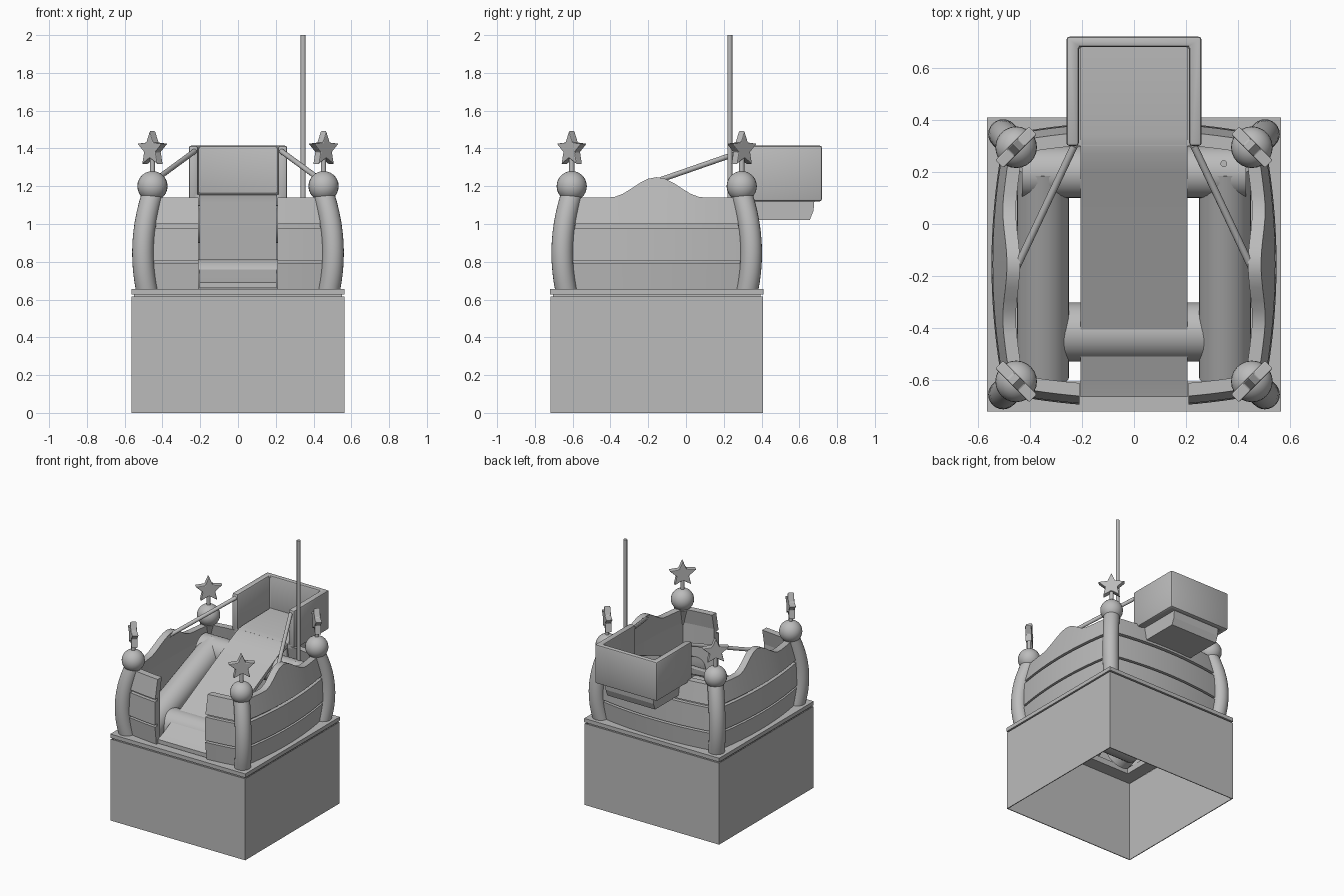
import bpy, bmesh, math
from mathutils import Vector, Matrix

cube = bpy.data.objects.get("Cube")
if cube:
    bpy.data.objects.remove(cube)

CY = -0.155          # centre of the tower in y
HALF = 0.565         # half width of the tower
DECK = 0.655         # top of the deck frame

grey = bpy.data.materials.new("plain grey")
grey.use_nodes = True
grey.diffuse_color = (0.5, 0.5, 0.5, 1)
grey.node_tree.nodes["Principled BSDF"].inputs["Base Color"].default_value = (0.5, 0.5, 0.5, 1)


def finish(name, bm, smooth=None):
    bmesh.ops.recalc_face_normals(bm, faces=bm.faces)
    mesh = bpy.data.meshes.new(name)
    bm.to_mesh(mesh)
    bm.free()
    obj = bpy.data.objects.new(name, mesh)
    bpy.context.collection.objects.link(obj)
    mesh.materials.append(grey)
    if smooth:
        bpy.ops.object.select_all(action='DESELECT')
        obj.select_set(True)
        bpy.context.view_layer.objects.active = obj
        bpy.ops.object.shade_smooth_by_angle(angle=math.radians(smooth))
    return obj


def tube(name, points, radius, sides=20):
    """Round bar swept along a path."""
    pts = [Vector(p) for p in points]
    bm = bmesh.new()
    rings = []
    for i, p in enumerate(pts):
        axis = pts[min(i + 1, len(pts) - 1)] - pts[max(i - 1, 0)]
        turn = Vector((0, 0, 1)).rotation_difference(axis.normalized())
        ring = []
        for k in range(sides):
            a = math.tau * k / sides
            ring.append(bm.verts.new(p + turn @ Vector((radius * math.cos(a), radius * math.sin(a), 0))))
        rings.append(ring)
    for a, b in zip(rings, rings[1:]):
        for k in range(sides):
            n = (k + 1) % sides
            bm.faces.new((a[k], a[n], b[n], b[k]))
    bm.faces.new(rings[0])
    bm.faces.new(rings[-1])
    return finish(name, bm, 40)


def extrude_outline(name, outline, offset, smooth=None, bevel=0):
    """Flat outline pushed along an offset into a solid."""
    bm = bmesh.new()
    face = bm.faces.new([bm.verts.new(p) for p in outline])
    out = bmesh.ops.extrude_face_region(bm, geom=[face])
    moved = [v for v in out["geom"] if isinstance(v, bmesh.types.BMVert)]
    bmesh.ops.translate(bm, verts=moved, vec=offset)
    if bevel:
        bmesh.ops.bevel(bm, geom=bm.edges[:], offset=bevel, segments=2, affect='EDGES', profile=0.5)
    return finish(name, bm, smooth)


# Hollow base: four thin sides, open below and above
def square_ring(name, outer, inner, z0, z1):
    bm = bmesh.new()
    loops = []
    for h, z in ((outer, z0), (outer, z1), (inner, z1), (inner, z0)):
        loops.append([bm.verts.new((sx * h, CY + sy * h, z))
                      for sx, sy in ((-1, -1), (1, -1), (1, 1), (-1, 1))])
    for i in range(4):
        a, b = loops[i], loops[(i + 1) % 4]
        for k in range(4):
            n = (k + 1) % 4
            bm.faces.new((a[k], a[n], b[n], b[k]))
    return finish(name, bm)


square_ring("base_skirt", HALF - 0.002, HALF - 0.008, 0, 0.616)
square_ring("base_lip", HALF - 0.015, 0.45, 0.61, 0.63)
square_ring("deck_frame", HALF, 0.45, 0.626, DECK)


# Bulging plank walls
def bulge(z):
    knots = [(DECK, 0.53), (0.80, 0.548), (0.99, 0.545), (1.14, 0.515), (1.26, 0.485)]
    for (z0, d0), (z1, d1) in zip(knots, knots[1:]):
        if z <= z1:
            return d0 + (d1 - d0) * (z - z0) / (z1 - z0)
    return knots[-1][1]


def flat_top(s):
    return 1.14


def humped_top(s):
    t = min(abs(s) / 0.25, 1)
    return 1.14 + 0.108 * (0.5 + 0.5 * math.cos(math.pi * t))


def plank(name, turn, s0, s1, low, high, inset, thick, steps=20):
    """Curved board; turn spins it to one side of the tower."""
    spin = Matrix.Translation((0, CY, 0)) @ Matrix.Rotation(turn, 4, 'Z')
    bm = bmesh.new()
    rings = []
    for i in range(steps + 1):
        s = s0 + (s1 - s0) * i / steps
        top = high(s) if callable(high) else high
        ring = []
        for z, depth in ((low, 0), (top, 0), (top, thick), (low, thick)):
            d = bulge(z) - 0.2 * s * s - inset - depth
            ring.append(bm.verts.new(spin @ Vector((s, -d, z))))
        rings.append(ring)
    for a, b in zip(rings, rings[1:]):
        for k in range(4):
            n = (k + 1) % 4
            bm.faces.new((a[k], a[n], b[n], b[k]))
    bm.faces.new(rings[0])
    bm.faces.new(rings[-1])
    finish(name, bm, 30)


def wall(name, turn, s0, s1, top):
    for i, (low, high) in enumerate(((DECK, 0.79), (0.805, 0.98), (1.0, top))):
        plank(f"{name}_plank_{i + 1}", turn, s0, s1, low, high, 0, 0.05)
    plank(f"{name}_backing", turn, s0, s1, DECK, 1.05, 0.015, 0.03)


wall("front_wall_right", 0, -0.45, -0.21, flat_top)
wall("front_wall_left", 0, 0.21, 0.45, flat_top)
wall("left_wall", math.pi / 2, -0.45, 0.45, humped_top)
wall("back_wall", math.pi, -0.45, 0.45, flat_top)
wall("right_wall", -math.pi / 2, -0.45, 0.45, humped_top)

# Corner posts with ball and star
for sx, side in ((-1, "right"), (1, "left")):
    for sy, end in ((-1, "front"), (1, "back")):
        tag = f"{end}_{side}"

        def corner(d, z):
            return Vector((sx * d, CY + sy * (d - 0.003), z))

        path = []
        for i in range(11):
            t = i / 10
            d = 0.483 + 0.105 * t - 0.135 * t * t
            path.append(corner(d, DECK - 0.005 + 0.505 * t))
        tube(f"{tag}_post", path, 0.057, 24)

        bm = bmesh.new()
        bmesh.ops.create_uvsphere(bm, u_segments=24, v_segments=14, radius=0.08)
        bmesh.ops.translate(bm, verts=bm.verts, vec=corner(0.453, 1.2))
        finish(f"{tag}_ball", bm, 40)
        tube(f"{tag}_star_stem", [corner(0.453, 1.27), corner(0.453, 1.35)], 0.014, 12)

        across = Vector((-sy, sx, 0)).normalized()
        normal = Vector((sx, sy, 0)).normalized()
        outline = []
        for k in range(10):
            r = 0.045 if k % 2 else 0.098
            a = math.pi / 2 + math.pi * k / 5
            outline.append(corner(0.453, 1.395) + across * (r * math.cos(a))
                           + Vector((0, 0, r * math.sin(a))) - normal * 0.022)
        extrude_outline(f"{tag}_star", outline, normal * 0.044, bevel=0.005)

# Slide sheet from the upper platform down to the front
W = 0.205
top_line = [(-0.665, 0.69), (-0.60, 0.715), (0.20, 1.115), (0.27, 1.147), (0.34, 1.165), (0.69, 1.17)]
profile = top_line + [(y, z - 0.03) for y, z in reversed(top_line)]
extrude_outline("slide", [(-W, y, z) for y, z in profile], Vector((2 * W, 0, 0)), 30)

# Padded bolsters around and under the slide
for sx, side in ((-1, "right"), (1, "left")):
    tube(f"{side}_bolster", [(sx * 0.35, -0.59, 0.69), (sx * 0.35, 0.22, 1.01)], 0.1, 28)
    tube(f"{side}_stay", [(sx * 0.23, 0.3, 1.385), (sx * 0.462, -0.19, 1.215)], 0.014, 12)
tube("upper_bolster", [(-0.43, 0.2, 1.0), (0.43, 0.2, 1.0)], 0.1, 28)
tube("lower_bolster", [(-0.35, -0.415, 0.7), (0.35, -0.415, 0.7)], 0.113, 28)

# Rear cabin: U-shaped wall, floor and tapered underside
u_shape = [(-0.26, 0.3), (-0.26, 0.72), (0.26, 0.72), (0.26, 0.3),
           (0.212, 0.3), (0.212, 0.68), (-0.212, 0.68), (-0.212, 0.3)]
extrude_outline("cabin_wall", [(x, y, 1.12) for x, y in u_shape], Vector((0, 0, 0.295)), 30, 0.012)
extrude_outline("cabin_floor", [(-0.24, 0.3, 1.125), (0.24, 0.3, 1.125), (0.24, 0.7, 1.125), (-0.24, 0.7, 1.125)],
                Vector((0, 0, 0.03)))
under = [(0.3, 1.13), (0.68, 1.13), (0.675, 1.07), (0.655, 1.02), (0.3, 1.02)]
extrude_outline("cabin_underside", [(-0.2, y, z) for y, z in under], Vector((0.4, 0, 0)))

# Tall mast
tube("mast", [(0.345, 0.232, 0.65), (0.345, 0.232, 2.0)], 0.013, 12)
